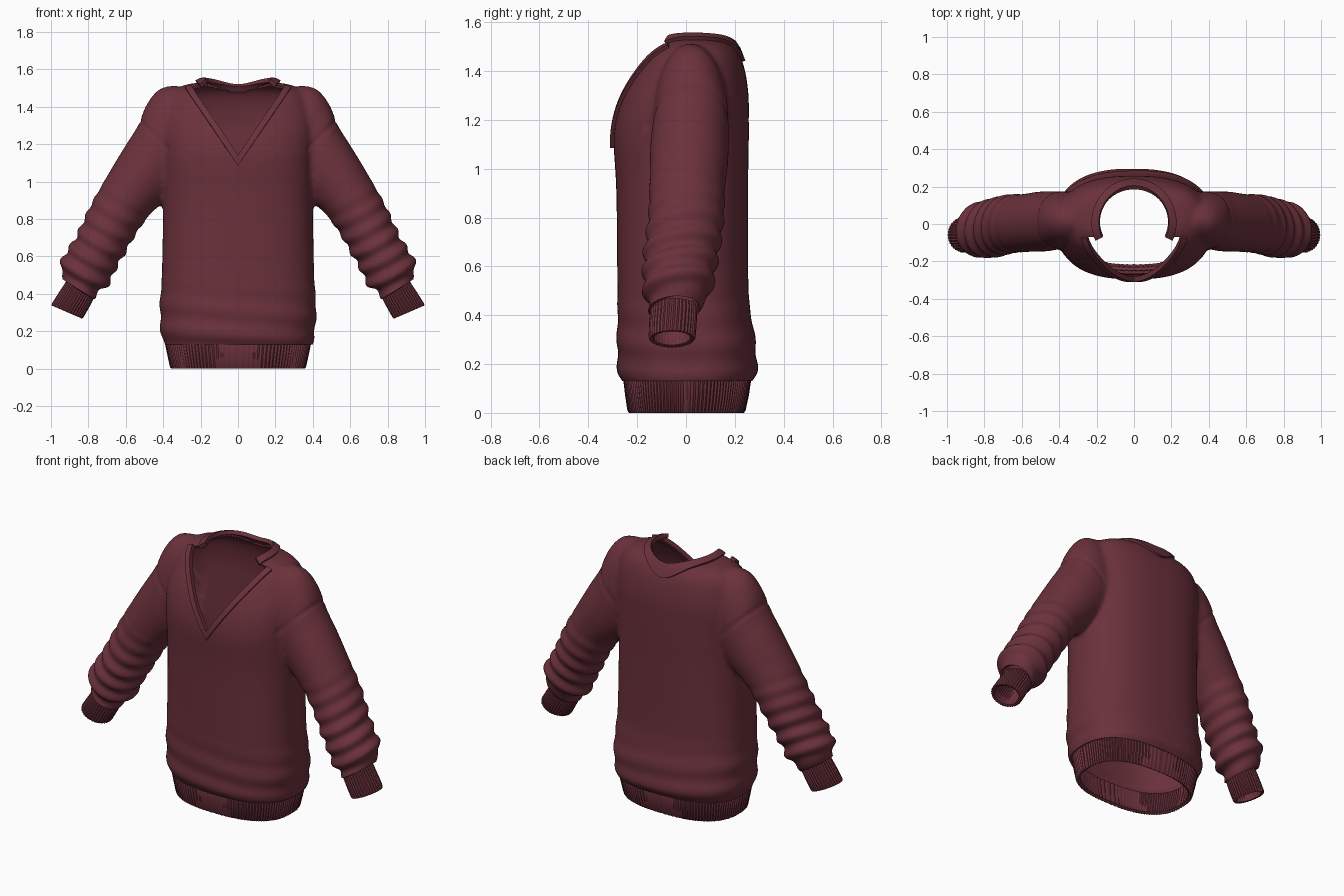
import bpy, bmesh, math
from mathutils import Vector
from mathutils.bvhtree import BVHTree

cube = bpy.data.objects.get("Cube")
if cube:
    bpy.data.objects.remove(cube, do_unlink=True)

wool = bpy.data.materials.new("maroon wool")
wool.use_nodes = True
colour = (0.147, 0.031, 0.044, 1)
wool.diffuse_color = colour
wool.node_tree.nodes["Principled BSDF"].inputs["Base Color"].default_value = colour
wool.node_tree.nodes["Principled BSDF"].inputs["Roughness"].default_value = 0.9


def make_object(name, bm):
    mesh = bpy.data.meshes.new(name)
    bm.to_mesh(mesh)
    bm.free()
    mesh.materials.clear()
    mesh.materials.append(wool)
    obj = bpy.data.objects.new(name, mesh)
    bpy.context.collection.objects.link(obj)
    return obj


def bake(obj):
    """Apply the modifier stack."""
    dg = bpy.context.evaluated_depsgraph_get()
    mesh = bpy.data.meshes.new_from_object(obj.evaluated_get(dg))
    obj.modifiers.clear()
    obj.data = mesh


def finish(obj, thickness, offset):
    """Give a cloth surface its thickness and smooth shading."""
    mod = obj.modifiers.new("thickness", 'SOLIDIFY')
    mod.thickness = thickness
    mod.offset = offset
    bake(obj)
    bpy.ops.object.select_all(action='DESELECT')
    obj.select_set(True)
    bpy.context.view_layer.objects.active = obj
    bpy.ops.object.shade_smooth_by_angle(angle=math.radians(40))


def loft(rings, closed=True, caps=False):
    bm = bmesh.new()
    rows = [[bm.verts.new(p) for p in ring] for ring in rings]
    n = len(rows[0])
    for a, b in zip(rows, rows[1:]):
        for i in range(n if closed else n - 1):
            j = (i + 1) % n
            bm.faces.new((a[i], a[j], b[j], b[i]))
    if caps:
        bm.faces.new(rows[0])
        bm.faces.new(rows[-1])
    bmesh.ops.recalc_face_normals(bm, faces=bm.faces)
    return bm


def spline(rows, steps):
    """Smooth curve through rows of numbers."""
    out = []
    for i in range(len(rows) - 1):
        p0, p1 = rows[max(i - 1, 0)], rows[i]
        p2, p3 = rows[i + 1], rows[min(i + 2, len(rows) - 1)]
        for k in range(steps):
            t = k / steps
            out.append([b + 0.5 * t * (c - a + t * (2*a - 5*b + 4*c - d + t * (3*(b - c) + d - a)))
                        for a, b, c, d in zip(p0, p1, p2, p3)])
    return out + [list(rows[-1])]


def angles(n):
    return [2 * math.pi * i / n for i in range(n)]


def power(v):
    return math.copysign(abs(v) ** 0.8, v)


def rib(t, count, depth):
    return 1 + depth * math.cos(count * t)


def torso_ring(z, w, front, back, n=96, ribs=0, depth=0):
    mid, half = (front + back) / 2, (back - front) / 2
    return [Vector((w * power(math.cos(t)) * rib(t, ribs, depth),
                    mid + half * power(math.sin(t)) * rib(t, ribs, depth), z)) for t in angles(n)]


def sleeve_ring(side, ox, oz, ix, iz, yc, ry, n=64, ribs=0, depth=0):
    ring = []
    for t in angles(n):
        c, s = math.cos(t) * rib(t, ribs, depth), math.sin(t) * rib(t, ribs, depth)
        ring.append(Vector((side * ((ox + ix) / 2 + c * (ox - ix) / 2), yc + ry * s,
                            (oz + iz) / 2 + c * (oz - iz) / 2)))
    return ring


# Torso: height, half width, front, back
torso = [(0.05, .375, -.245, .25), (0.13, .395, -.262, .272), (0.17, .408, -.278, .29),
         (0.24, .415, -.283, .29), (0.36, .417, -.281, .274), (0.5, .407, -.281, .256),
         (0.9, .40, -.285, .254), (1.1, .405, -.296, .257), (1.2, .41, -.287, .257),
         (1.3, .41, -.257, .256), (1.4, .39, -.205, .242), (1.47, .36, -.155, .217),
         (1.515, .29, -.10, .175), (1.53, .2, -.06, .1)]
body = make_object("sweater_body", loft([torso_ring(*r) for r in spline(torso, 4)], caps=True))

# Sleeves: outer x, z, inner x, z, centre y, half depth
sleeve = [(.33, 1.515, .20, 1.05, .02, .13), (.42, 1.495, .27, .98, .02, .15),
          (.49, 1.41, .33, .93, .02, .155), (.535, 1.30, .38, .90, .015, .16),
          (.61, 1.18, .42, .87, .012, .16), (.70, 1.03, .475, .82, .005, .155),
          (.79, .87, .545, .72, 0, .155), (.87, .70, .62, .59, -.02, .152),
          (.94, .59, .66, .52, -.03, .145), (.95, .53, .69, .45, -.035, .137),
          (.925, .45, .755, .40, -.05, .102), (.96, .40, .79, .34, -.055, .095)]
sleeves = []
for side in (-1, 1):
    rings = [sleeve_ring(side, *r) for r in spline(sleeve, 4)]
    arm = make_object("sleeve_form", loft(rings, caps=True))
    sleeves.append(arm)
    union = body.modifiers.new("join sleeve", 'BOOLEAN')
    union.operation = 'UNION'
    union.solver = 'EXACT'
    union.object = arm

# Blend torso and sleeves into one garment
blend = body.modifiers.new("blend", 'REMESH')
blend.mode = 'VOXEL'
blend.voxel_size = 0.013
soften = body.modifiers.new("soften", 'SMOOTH')
soften.factor = 0.5
soften.iterations = 8
bake(body)
for arm in sleeves:
    bpy.data.objects.remove(arm, do_unlink=True)

bm = bmesh.new()
bm.from_mesh(body.data)
bpy.data.objects.remove(body, do_unlink=True)
bm.normal_update()


def ramp(v, a, b):
    return min(max((v - a) / (b - a), 0), 1)


# Cloth folds above the hem and cuffs, and the sleeve seam
moves = []
for v in bm.verts:
    x, y, z = abs(v.co.x), v.co.y, v.co.z
    push = 0
    if x > 0.5:
        u = (x - 0.45) * 0.47 + (1.4 - z) * 0.88
        push += 0.009 * ramp(u, 0.45, 0.8) * math.sin(u * 68 + y * 10)
    elif z < 0.5:
        push += 0.005 * ramp(z, 0.5, 0.25) * math.sin(z * 45 + v.co.x * 4)
    seam = abs((x - 0.455) - (z - 1.255)) * 0.707
    if x > 0.37 and z > 1.1:
        push -= 0.006 * (1 - ramp(seam, 0, 0.018))
    moves.append(v.normal * push)
for v, move in zip(bm.verts, moves):
    v.co += move
surface = BVHTree.FromBMesh(bm)


def cut(point, normal):
    bmesh.ops.bisect_plane(bm, geom=bm.verts[:] + bm.edges[:] + bm.faces[:],
                           plane_co=point, plane_no=normal, dist=1e-5)


def remove(mesh, test):
    faces = [f for f in mesh.faces if test(f.calc_center_median())]
    bmesh.ops.delete(mesh, geom=faces, context='FACES')


# Openings at the hem, cuffs and neck
SLOPE, V_IN, V_OUT, NECK_Y = 1.467, 1.14, 1.085, -0.07
cuff_point, cuff_dir = Vector((.845, 0, .42)), Vector((.53, 0, -.85))
cut((0, 0, 0.13), (0, 0, 1))
cut((0, NECK_Y, 0), (0, 1, 0))
for side in (-1, 1):
    cut((side * cuff_point.x, 0, cuff_point.z), (side * cuff_dir.x, 0, cuff_dir.z))
    for low in (V_IN, V_OUT):
        cut((0, 0, low), (-side * SLOPE, 0, 1))


def in_v(c, low):
    return c.y < NECK_Y and c.z > low + SLOPE * abs(c.x)


def opened(c):
    past_cuff = abs(c.x) > 0.6 and (Vector((abs(c.x), 0, c.z)) - cuff_point).dot(cuff_dir) > 0
    back_neck = c.y > NECK_Y and c.z > 1.38 and math.hypot(c.x, c.y - 0.01) < 0.2
    return c.z < 0.13 or past_cuff or back_neck or in_v(c, V_IN)


remove(bm, opened)
trim = bm.copy()
remove(trim, lambda c: not in_v(c, V_OUT))
remove(bm, lambda c: in_v(c, V_OUT))
finish(make_object("sweater_body", bm), 0.014, -1)
finish(make_object("v_neck_trim", trim), 0.028, 0.1)

# Back collar band lying on the shoulders
rows = []
for radius, lift in ((.185, .016), (.203, .012), (.222, .004)):
    row = []
    for i in range(61):
        t = math.radians(-25 + 230 * i / 60)
        x, y = radius * math.cos(t), 0.01 + radius * math.sin(t)
        hit = surface.ray_cast(Vector((x, y, 3)), Vector((0, 0, -1)))[0]
        row.append(Vector((x, y, (hit.z if hit else 1.45) + lift)))
    rows.append(row)
finish(make_object("back_collar", loft(rows, closed=False)), 0.024, 0)

# Ribbed hem
hem = [(0, .354, -.232, .235), (.01, .361, -.238, .242), (.07, .374, -.247, .255),
       (.13, .386, -.254, .264), (.15, .378, -.248, .258)]
finish(make_object("ribbed_hem", loft([torso_ring(*r, n=440, ribs=110, depth=.009) for r in hem])),
       0.018, -1)

# Ribbed cuffs
cuff = [(.915, .47, .765, .415, -.05, .09), (.93, .445, .765, .39, -.05, .094),
        (.965, .392, .797, .33, -.054, .095), (.993, .347, .828, .275, -.057, .094),
        (.995, .337, .835, .268, -.058, .09)]
for side, label in ((1, "left"), (-1, "right")):
    rings = [sleeve_ring(side, *r, n=144, ribs=36, depth=.025) for r in cuff]
    finish(make_object(label + "_cuff", loft(rings)), 0.014, -1)
